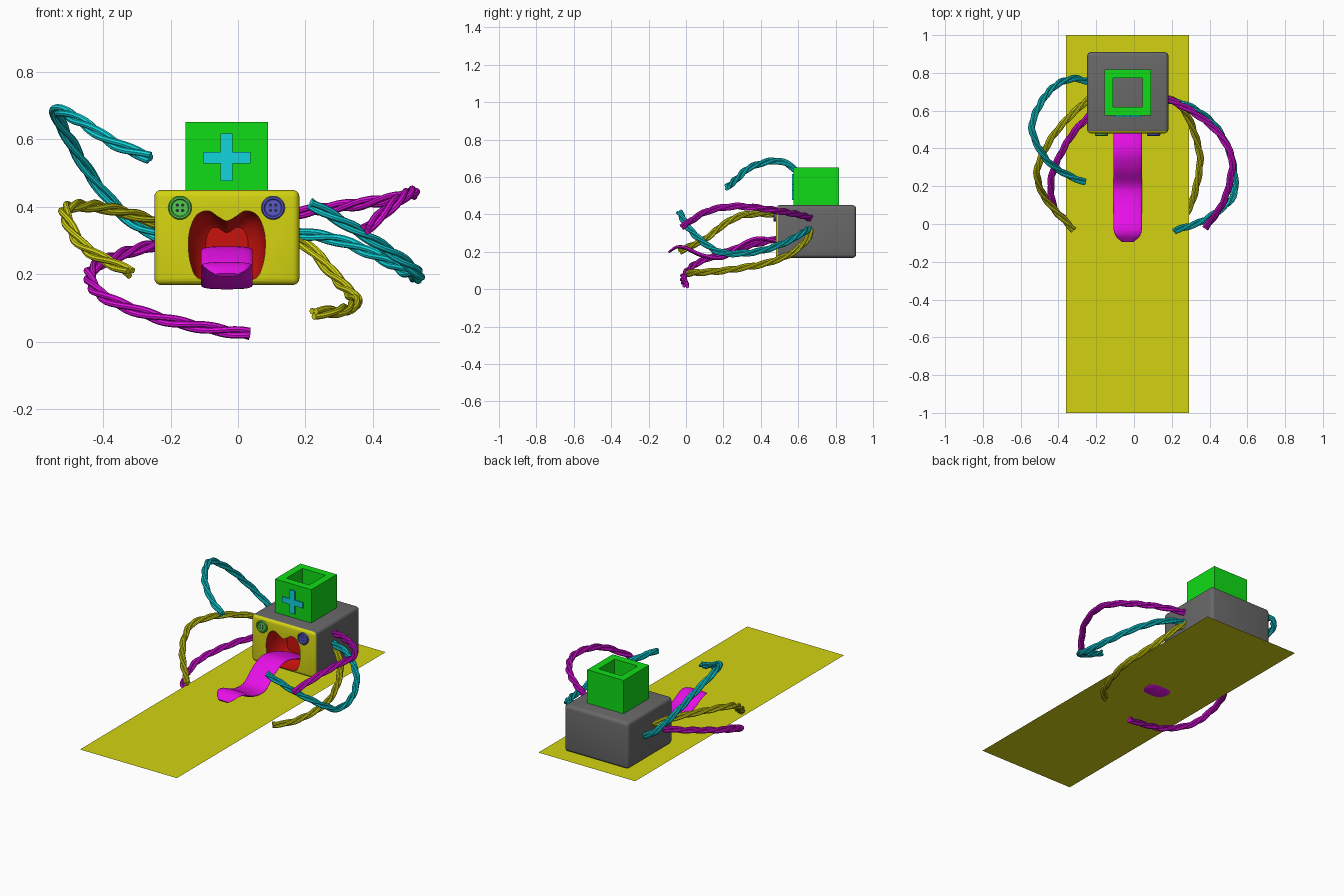
import bpy, bmesh
from math import sin, cos, pi, sqrt, copysign
from mathutils import Vector

if "Cube" in bpy.data.objects:
    bpy.data.objects.remove(bpy.data.objects["Cube"], do_unlink=True)


def material(name, r, g, b):
    m = bpy.data.materials.new(name)
    m.use_nodes = True
    m.diffuse_color = (r, g, b, 1)
    m.node_tree.nodes["Principled BSDF"].inputs["Base Color"].default_value = (r, g, b, 1)
    return m


yellow = material("yellow", 0.65, 0.65, 0.006)
grey = material("grey", 0.14, 0.14, 0.14)
green = material("green", 0.005, 0.72, 0.008)
cyan = material("cyan", 0.005, 0.66, 0.72)
magenta = material("magenta", 0.8, 0.005, 0.8)
red = material("red", 0.58, 0.006, 0.004)
button_green = material("button green", 0.09, 0.58, 0.08)
button_blue = material("button blue", 0.1, 0.1, 0.6)
hole_dark = material("hole dark", 0.02, 0.03, 0.03)

CX = -0.033          # middle line of the body
FRONT = 0.48         # front of the body


def finish(name, bm, mats, smooth=True):
    """Turn a bmesh into a named, shaded object."""
    bmesh.ops.recalc_face_normals(bm, faces=bm.faces)
    me = bpy.data.meshes.new(name)
    bm.to_mesh(me)
    bm.free()
    for m in mats:
        me.materials.append(m)
    ob = bpy.data.objects.new(name, me)
    bpy.context.collection.objects.link(ob)
    if smooth:
        shade(ob)
    return ob


def shade(ob):
    bpy.ops.object.select_all(action='DESELECT')
    ob.select_set(True)
    bpy.context.view_layer.objects.active = ob
    bpy.ops.object.shade_smooth_by_angle(angle=0.6)


def box(bm, x0, x1, y0, y1, z0, z1):
    geo = bmesh.ops.create_cube(bm, size=1)
    for v in geo["verts"]:
        v.co = Vector(((x0 + x1) / 2 + v.co.x * (x1 - x0),
                       (y0 + y1) / 2 + v.co.y * (y1 - y0),
                       (z0 + z1) / 2 + v.co.z * (z1 - z0)))


def loft(bm, rings, loop=False, mat=0):
    """Skin a row of equal rings, capped or joined end to end."""
    rows = [[bm.verts.new(p) for p in ring] for ring in rings]
    n = len(rows[0])
    pairs = list(zip(rows, rows[1:])) + ([(rows[-1], rows[0])] if loop else [])
    faces = [bm.faces.new((a[i], a[(i + 1) % n], b[(i + 1) % n], b[i]))
             for a, b in pairs for i in range(n)]
    if not loop:
        faces += [bm.faces.new(rows[0][::-1]), bm.faces.new(rows[-1])]
    for f in faces:
        f.material_index = mat


def spline(points, steps, closed=False):
    """Smooth path through the points."""
    p = [Vector(q) for q in points]
    p = [p[-1]] + p + p[:2] if closed else [2 * p[0] - p[1]] + p + [2 * p[-1] - p[-2]]
    out = []
    for a, b, c, d in zip(p, p[1:], p[2:], p[3:]):
        for k in range(steps):
            t = k / steps
            out.append(0.5 * (2 * b + (c - a) * t + (2 * a - 5 * b + 4 * c - d) * t * t
                              + (3 * b - a - 3 * c + d) * t ** 3))
    return out if closed else out + [p[-2]]


def tangents(path):
    last = len(path) - 1
    return [(path[min(i + 1, last)] - path[max(i - 1, 0)]).normalized()
            for i in range(len(path))]


# Ground mat
bm = bmesh.new()
bmesh.ops.create_grid(bm, x_segments=1, y_segments=1, size=1)
for v in bm.verts:
    v.co = Vector((-0.035 + v.co.x * 0.325, v.co.y, 0.165))
finish("mat", bm, [yellow], smooth=False)

# Body with rounded edges, front painted yellow
bm = bmesh.new()
box(bm, -0.248, 0.182, FRONT, 0.91, 0.168, 0.45)
bmesh.ops.bevel(bm, geom=bm.edges[:], offset=0.02, segments=4, profile=0.5, affect='EDGES')
bm.normal_update()
for f in bm.faces:
    f.material_index = 1 if f.normal.y < -0.3 else 0
body = finish("body", bm, [grey, yellow, red], smooth=False)

# Mouth cavity: mirrored outline lofted inward as a bowl
half = [(0, 0.358), (0.025, 0.37), (0.055, 0.388), (0.09, 0.375), (0.11, 0.33),
        (0.114, 0.28), (0.107, 0.23), (0.088, 0.19), (0.045, 0.182), (0, 0.18)]
outline = half + [(-x, z) for x, z in half[-2:0:-1]]
outline = spline([(x, 0, z) for x, z in outline], 4, closed=True)
bm = bmesh.new()
loft(bm, [[(CX + p.x * s, y, 0.28 + (p.z - 0.28) * s) for p in outline]
          for y, s in ((0.44, 1), (0.5, 1), (0.54, 0.94), (0.58, 0.8), (0.605, 0.55))], mat=2)
cutter = finish("mouth_cutter", bm, [grey, yellow, red], smooth=False)
cutter.hide_render = True
cut = body.modifiers.new("mouth", 'BOOLEAN')
cut.operation = 'DIFFERENCE'
cut.solver = 'EXACT'
cut.object = cutter
bpy.context.view_layer.update()
graph = bpy.context.evaluated_depsgraph_get()
cut_mesh = bpy.data.meshes.new_from_object(body.evaluated_get(graph))
body.modifiers.clear()
body.data = cut_mesh
bpy.data.objects.remove(cutter, do_unlink=True)
shade(body)

# Hat: open square tube
bm = bmesh.new()
corners = ((-1, -1), (1, -1), (1, 1), (-1, 1))
loft(bm, [[(CX + sx * h, 0.697 + sy * h, z) for sx, sy in corners]
          for h, z in ((0.122, 0.449), (0.122, 0.652), (0.077, 0.652), (0.077, 0.449))], loop=True)
finish("hat", bm, [green])

# Cross on the hat
bm = bmesh.new()
box(bm, -0.052, -0.017, 0.566, 0.576, 0.477, 0.617)
box(bm, -0.102, 0.037, 0.567, 0.576, 0.528, 0.562)
finish("hat_cross", bm, [cyan])


# Button eyes with raised rim and four holes
def disc(bm, x, z, profile, sides, mat=0):
    loft(bm, [[(x + r * cos(2 * pi * i / sides), y, z + r * sin(2 * pi * i / sides))
               for i in range(sides)] for r, y in profile], mat=mat)


def button(name, x, mat):
    z = 0.397
    bm = bmesh.new()
    disc(bm, x, z, ((0.035, 0.482), (0.035, 0.47), (0.032, 0.467),
                    (0.027, 0.467), (0.024, 0.471)), 28)
    for sx, sz in corners:
        disc(bm, x + sx * 0.008, z + sz * 0.008, ((0.005, 0.475), (0.005, 0.4705)), 10, 1)
    finish(name, bm, [mat, hole_dark])


button("right_eye_button", -0.172, button_green)
button("left_eye_button", 0.104, button_blue)

# Tongue: flattened rounded section along a wavy path
path = spline([(CX, y, z) for y, z in (
    (0.59, 0.215), (0.5, 0.25), (0.39, 0.272), (0.3, 0.24), (0.2, 0.17),
    (0.09, 0.18), (0, 0.22), (-0.05, 0.225), (-0.093, 0.198))], 6)
rings = []
for p, t in zip(path, tangents(path)):
    up = Vector((0, t.z, -t.y))
    tip = max(0, (0.0 - p.y) / 0.096)
    wide = 0.076 * sqrt(max(0.2, 1 - tip ** 3))
    thick = 0.011 * (1 - 0.5 * min(tip, 1))
    ring = []
    for i in range(20):
        c, s = cos(2 * pi * i / 20), sin(2 * pi * i / 20)
        ring.append(p + Vector((wide * copysign(abs(c) ** 0.6, c), 0, 0)) + up * thick * s)
    rings.append(ring)
bm = bmesh.new()
loft(bm, rings)
finish("tongue", bm, [magenta])


# Arms: three strands twisted round a curved centre line
def rope(name, mat, points):
    path = spline(points, 8)
    bm = bmesh.new()
    for strand in range(3):
        rings, run = [], 0
        for i, (p, t) in enumerate(zip(path, tangents(path))):
            run += (p - path[i - 1]).length if i else 0
            side = t.cross(Vector((0, 0, 1))).normalized()
            up = side.cross(t)
            a = strand * 2 * pi / 3 + run * 2 * pi / 0.3
            centre = p + (side * cos(a) + up * sin(a)) * 0.0105
            rings.append([centre + (side * cos(k * pi / 4) + up * sin(k * pi / 4)) * 0.0095
                          for k in range(8)])
        loft(bm, rings)
    finish(name, bm, [mat])


rope("right_upper_arm", cyan, [
    (-.23, .75, .31), (-.32, .77, .36), (-.42, .73, .47), (-.5, .63, .6),
    (-.54, .5, .685), (-.47, .35, .655), (-.37, .27, .59), (-.26, .22, .545)])
rope("right_middle_arm", yellow, [
    (-.23, .67, .35), (-.34, .57, .385), (-.44, .45, .403), (-.51, .3, .395),
    (-.5, .2, .345), (-.45, .11, .275), (-.32, -.03, .205)])
rope("right_lower_arm", magenta, [
    (-.23, .58, .29), (-.33, .47, .265), (-.42, .3, .225), (-.44, .18, .19),
    (-.4, .05, .135), (-.25, -.01, .075), (-.1, -.01, .042), (.035, 0, .022)])
rope("left_upper_arm", magenta, [
    (.16, .67, .38), (.3, .6, .4), (.44, .49, .42), (.515, .36, .438),
    (.51, .24, .442), (.47, .11, .415), (.38, -.02, .335)])
rope("left_middle_arm", cyan, [
    (.16, .66, .325), (.3, .62, .3), (.43, .52, .245), (.51, .37, .2),
    (.535, .21, .193), (.505, .12, .23), (.37, .02, .32), (.215, -.035, .41)])
rope("left_lower_arm", yellow, [
    (.16, .67, .32), (.23, .64, .26), (.29, .56, .19), (.335, .43, .14),
    (.35, .33, .12), (.33, .2, .1), (.29, .08, .09), (.225, .01, .085)])
